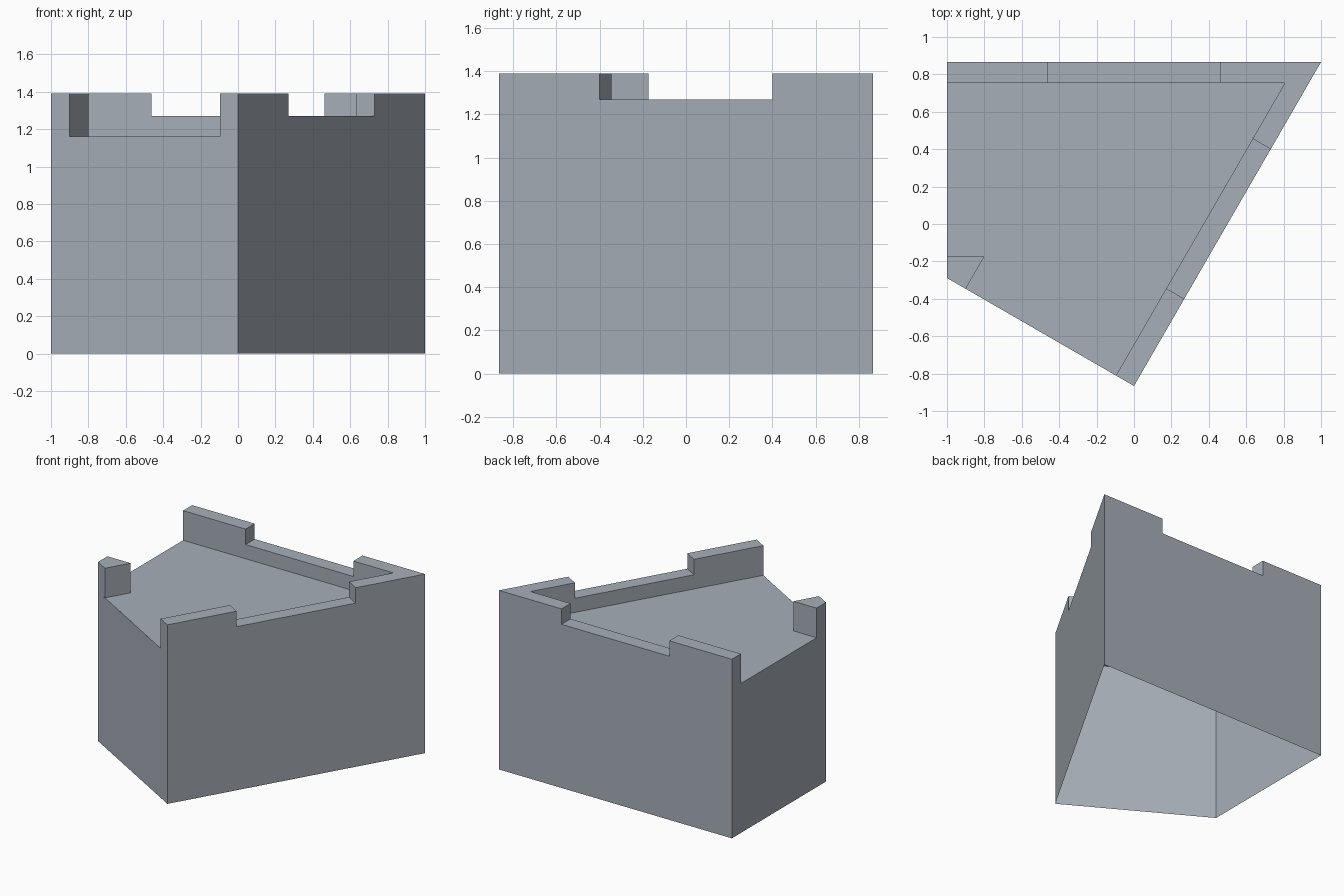
import bpy
import bmesh

if "Cube" in bpy.data.objects:
    bpy.data.objects.remove(bpy.data.objects["Cube"])

FLOOR, SILL, TOP = 1.16, 1.27, 1.39
H = 0.866

stone = bpy.data.materials.new("grey stone")
stone.diffuse_color = (0.39, 0.43, 0.48, 1)
stone.use_nodes = True
stone.node_tree.nodes["Principled BSDF"].inputs["Base Color"].default_value = stone.diffuse_color


def shell(name, pts, z0, z1, top=True, sides=True):
    """Extruded outline with an open underside."""
    area = sum(a[0] * b[1] - b[0] * a[1] for a, b in zip(pts, pts[1:] + pts[:1]))
    if area < 0:
        pts = pts[::-1]
    bm = bmesh.new()
    up = [bm.verts.new((x, y, z1)) for x, y in pts]
    if top:
        bm.faces.new(up)
    if sides:
        low = [bm.verts.new((x, y, z0)) for x, y in pts]
        n = len(pts)
        for i in range(n):
            j = (i + 1) % n
            bm.faces.new((low[i], low[j], up[j], up[i]))
    mesh = bpy.data.meshes.new(name)
    bm.to_mesh(mesh)
    bm.free()
    mesh.materials.append(stone)
    obj = bpy.data.objects.new(name, mesh)
    bpy.context.collection.objects.link(obj)
    return obj


def slant(x, inner=False):
    """Point on the slanted right wall, on its outer or inner line."""
    y = -H + 2 * H * x
    return (x - 0.0965, y + 0.0557) if inner else (x, y)


INNER_Y = 0.7546
corner_in = (0.807, INNER_Y)
front_in = slant(0, True)
post = [(-1, -0.289), (-0.9, -0.3465), (-0.8, -0.1735), (-1, -0.1735)]

# Outer walls, open at the bottom
shell("tower_walls", [(-1, H), (-1, -0.289), (0, -H), (1, H)], 0, FLOOR, top=False)

# Roof floor inside the parapet
shell("roof_floor", [(-1, INNER_Y), post[3], post[2], post[1], front_in, corner_in],
      FLOOR, FLOOR, sides=False)

# Low parapet along the back and right, with sills in its two gaps
shell("parapet_base", [(-1, INNER_Y), corner_in, front_in, (0, -H), (1, H), (-1, H)],
      FLOOR, SILL, top=False)
back_gap = [(-0.463, INNER_Y), (0.463, INNER_Y), (0.463, H), (-0.463, H)]
right_gap = [slant(0.269), slant(0.731), slant(0.731, True), slant(0.269, True)]
shell("back_sill", back_gap, SILL, SILL, sides=False)
shell("right_sill", right_gap, SILL, SILL, sides=False)

# Raised merlons
shell("back_left_merlon", [(-1, INNER_Y), back_gap[0], back_gap[3], (-1, H)], SILL, TOP)
shell("back_right_merlon", [back_gap[1], corner_in, right_gap[2], right_gap[1],
                            (1, H), back_gap[2]], SILL, TOP)
shell("front_merlon", [front_in, (0, -H), right_gap[0], right_gap[3]], SILL, TOP)
shell("left_corner_post", post, FLOOR, TOP)
